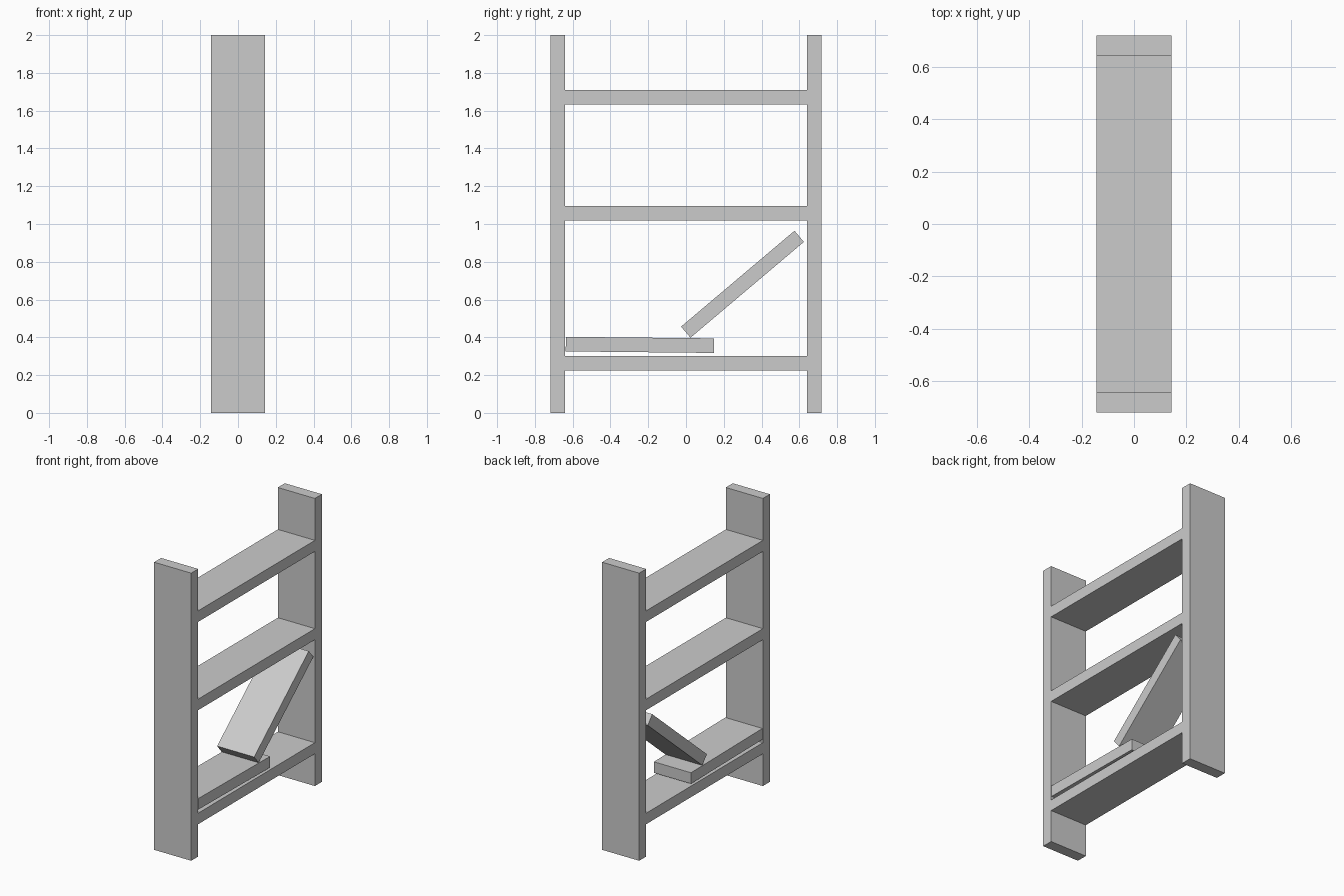
import bpy
from math import radians

if "Cube" in bpy.data.objects:
    bpy.data.objects.remove(bpy.data.objects["Cube"])

DEPTH = 0.285   # x size shared by every plank
THICK = 0.077   # plank thickness


def plank(name, y, z, size_y, size_z, tilt=0.0):
    """Box centred on x = 0, tilted about the x axis (degrees)."""
    bpy.ops.mesh.primitive_cube_add(size=1, location=(0, y, z))
    obj = bpy.context.object
    obj.name = name
    obj.scale = (DEPTH, size_y, size_z)
    obj.rotation_euler.x = radians(tilt)
    return obj


# Side uprights
for side, name in ((-1, "upright_left"), (1, "upright_right")):
    plank(name, side * 0.68, 1.0, THICK, 2.0)

# Fixed shelves between the uprights
for name, z in (("shelf_bottom", 0.263), ("shelf_middle", 1.056), ("shelf_top", 1.67)):
    plank(name, 0, z, 1.284, THICK)

# Broken shelf: one half fallen almost flat, the other leaning on it
plank("broken_shelf_fallen", -0.244, 0.36, 0.785, THICK, -0.6)
plank("broken_shelf_leaning", 0.299, 0.681, 0.786, THICK, 40.2)
